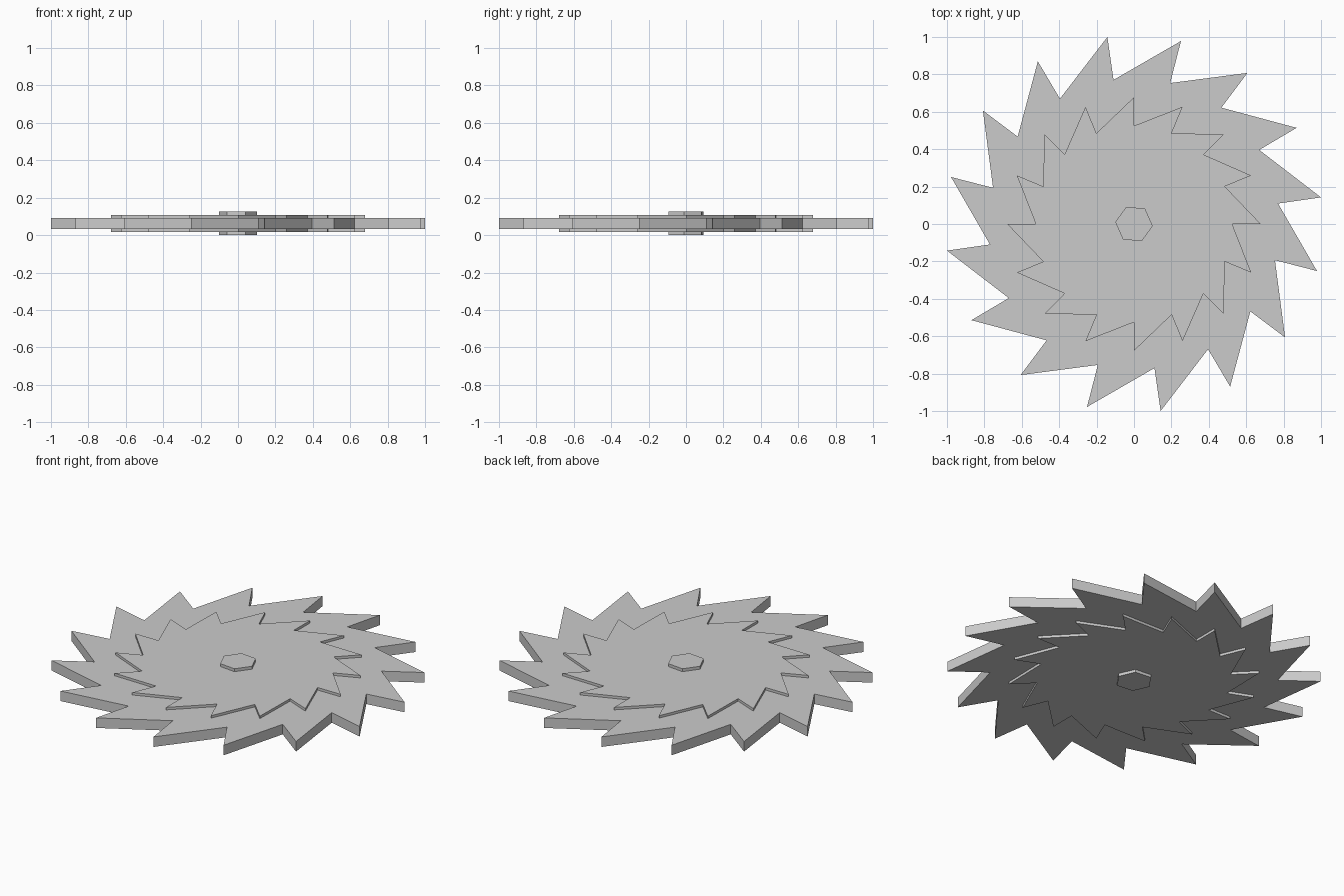
import bpy, bmesh
from math import cos, sin, pi, radians

if "Cube" in bpy.data.objects:
    bpy.data.objects.remove(bpy.data.objects["Cube"])

MID = 0.0625  # height of the blade's middle plane


def ring(radii, count, start):
    """Outline with one or more radii stacked on each of the evenly spaced angles."""
    points = []
    for i in range(count):
        a = radians(start) + 2 * pi * i / count
        points += [(r * cos(a), r * sin(a)) for r in radii]
    return points


def plate(name, outline, half):
    """Flat plate extruded equally above and below the middle plane."""
    bm = bmesh.new()
    face = bm.faces.new([bm.verts.new((x, y, MID - half)) for x, y in outline])
    out = bmesh.ops.extrude_face_region(bm, geom=[face])
    top = [v for v in out["geom"] if isinstance(v, bmesh.types.BMVert)]
    bmesh.ops.translate(bm, verts=top, vec=(0, 0, 2 * half))
    bmesh.ops.recalc_face_normals(bm, faces=bm.faces)
    mesh = bpy.data.meshes.new(name)
    bm.to_mesh(mesh)
    bm.free()
    obj = bpy.data.objects.new(name, mesh)
    bpy.context.collection.objects.link(obj)
    return obj


# toothed outer blade: radial tooth faces, slanted backs
plate("saw_blade", ring((0.778, 1.01), 16, 8.1), 0.030)
# smaller raised toothed plate on both sides
plate("inner_toothed_plate", ring((0.525, 0.678), 16, 0), 0.045)
# six-sided hub bolt through the centre
plate("hub_bolt", ring((0.101,), 6, -6), 0.0625)
